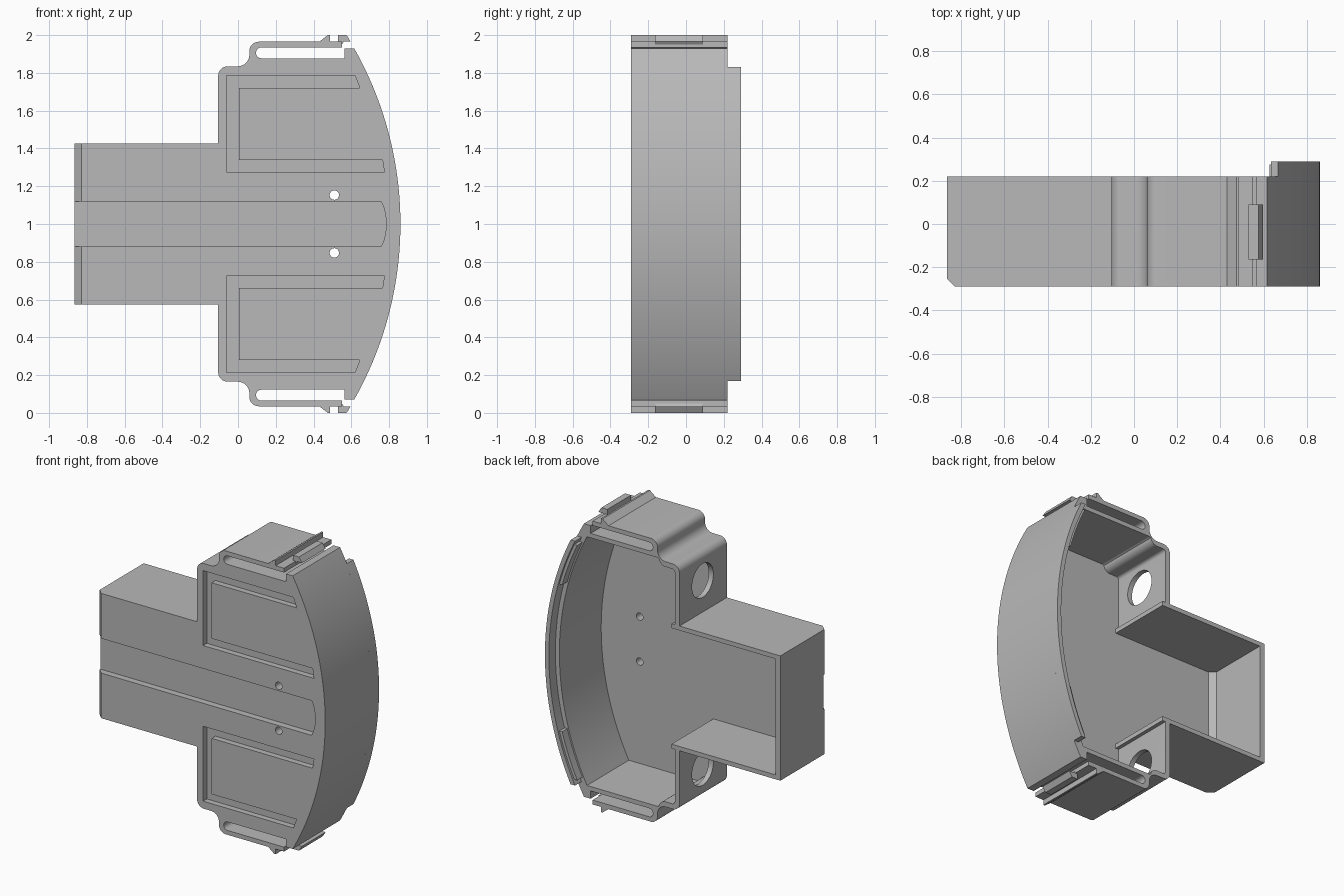
import bpy, bmesh, math

if "Cube" in bpy.data.objects:
    bpy.data.objects.remove(bpy.data.objects["Cube"])

MID = 1.0                 # the part mirrors about z = 1
ARC_X, ARC_R = -1.028, 1.888   # centre and radius of the bowed wall
FRONT, BACK, FLOOR = -0.29, 0.22, -0.23

grey = bpy.data.materials.new("plain_grey")
grey.diffuse_color = (0.48, 0.48, 0.48, 1)
grey.use_nodes = True
grey.node_tree.nodes["Principled BSDF"].inputs["Base Color"].default_value = grey.diffuse_color


def prism(name, pts, lo, hi, axis="y"):
    """Extrude a 2D outline along an axis (z heights are relative to MID)."""
    place = {"y": lambda u, v, t: (u, t, v + MID),
             "z": lambda u, v, t: (u, v, t + MID),
             "x": lambda u, v, t: (t, u, v + MID)}[axis]
    bm = bmesh.new()
    a = [bm.verts.new(place(u, v, lo)) for u, v in pts]
    b = [bm.verts.new(place(u, v, hi)) for u, v in pts]
    bm.faces.new(a)
    bm.faces.new(b[::-1])
    n = len(pts)
    for i in range(n):
        bm.faces.new((a[i], b[i], b[(i + 1) % n], a[(i + 1) % n]))
    bmesh.ops.recalc_face_normals(bm, faces=bm.faces[:])
    me = bpy.data.meshes.new(name)
    bm.to_mesh(me)
    bm.free()
    me.materials.append(grey)
    ob = bpy.data.objects.new(name, me)
    bpy.context.collection.objects.link(ob)
    return ob


def arc(cx, cy, r, a0, a1, n=8):
    return [(cx + r * math.cos(math.radians(a0 + (a1 - a0) * i / n)),
             cy + r * math.sin(math.radians(a0 + (a1 - a0) * i / n))) for i in range(n + 1)]


def bow(r, z0, z1, n=24):
    """Points on the big bowed wall between two heights."""
    a0, a1 = (math.degrees(math.asin(z / r)) for z in (z0, z1))
    return arc(ARC_X, 0, r, a0, a1, n)


def flip(pts, s):
    return [(u, v * s) for u, v in pts]


def mirrored(half):
    return half + flip(half, -1)[::-1]


def circle(cx, cy, r, n=32):
    return arc(cx, cy, r, 0, 360, n)[:-1]


# Main shell outline: rear box, rounded shoulders, latch arms, bowed front
outline = ([(-0.865, 0.425), (-0.105, 0.425)]
           + arc(-0.055, 0.785, 0.05, 180, 90)
           + arc(0.0, 0.895, 0.06, -90, 0)
           + arc(0.11, 0.915, 0.05, 180, 90)
           + [(0.43, 0.965), (0.475, 1.0), (0.487, 1.0), (0.487, 0.965),
              (0.55, 0.965), (0.55, 0.935)]
           + arc(0.124, 0.906, 0.029, 90, 270)
           + [(0.565, 0.877), (0.565, 0.93)]
           + bow(ARC_R, 0.93, 0.02))
shell = prism("shell", mirrored(outline), FRONT, BACK)

# Hollow, open at the back
hollow = ([(-0.83, 0.395), (-0.045, 0.395), (-0.045, 0.425), (-0.07, 0.425)]
          + arc(-0.05, 0.78, 0.02, 180, 90, 4)
          + arc(0.0, 0.85, 0.05, -90, -10, 6)
          + [(0.06, 0.847)]
          + bow(ARC_R - 0.06, 0.847, 0.02))
cutters = [prism("hollow_cutter", mirrored(hollow), FLOOR, 0.4)]

# Centre groove with a curved end
groove = [(-0.95, -0.118)] + arc(0.495, 0, 0.29, -24, 24, 10) + [(-0.95, 0.118)]
groove[1], groove[-2] = (0.757, -0.118), (0.757, 0.118)
cutters.append(prism("centre_groove_cutter", groove, -0.4, -0.245))

# Chamfer along the far end of the box
cutters.append(prism("chamfer_cutter", [(-0.885, -0.233), (-0.808, -0.31), (-0.885, -0.31)],
                     -0.6, 0.6, "z"))

# C-shaped grooves, screw holes and side holes
c_groove = [(0.62, 0.785), (-0.06, 0.785), (-0.06, 0.275), (0.775, 0.275),
            (0.765, 0.34), (0.005, 0.34), (0.005, 0.72), (0.645, 0.72)]
for s in (1, -1):
    cutters.append(prism("c_groove_cutter", flip(c_groove, s), -0.4, -0.25))
    cutters.append(prism("screw_hole_cutter", circle(0.51, 0.153 * s, 0.025, 20), -0.4, 0.0))
    cutters.append(prism("side_hole_cutter", circle(-0.03, 0.64 * s, 0.115), -0.2, -0.04, "x"))

for c in cutters:
    c.hide_render = True
    m = shell.modifiers.new(c.name, "BOOLEAN")
    m.operation, m.solver, m.object = "DIFFERENCE", "EXACT", c
bpy.context.view_layer.update()
deps = bpy.context.evaluated_depsgraph_get()
result = bpy.data.meshes.new_from_object(shell.evaluated_get(deps))
shell.modifiers.clear()
shell.data = result
for c in cutters:
    bpy.data.objects.remove(c)

# Sloped inner corner of the box
parts = [shell, prism("inner_corner", [(-0.84, -0.235), (-0.84, -0.195), (-0.83, -0.195),
                                       (-0.795, -0.23), (-0.795, -0.235)], -0.4, 0.4, "z")]

# Raised lip on the bowed wall
parts.append(prism("lip", bow(ARC_R, -0.832, 0.832, 48)
                   + bow(ARC_R - 0.03, -0.832, 0.832, 48)[::-1], BACK - 0.01, 0.29))

# Snap tabs inside the lip and latch hooks on the arms
hook = [(0.53, 0.95), (0.53, 1.0), (0.575, 1.0), (0.597, 0.965), (0.56, 0.965), (0.55, 0.95)]
for s, side in ((1, "upper"), (-1, "lower")):
    tab = bow(ARC_R - 0.029, 0.5, 0.8, 10) + bow(ARC_R - 0.05, 0.5, 0.8, 10)[::-1]
    parts.append(prism(side + "_snap_tab", flip(tab, s), BACK - 0.005, 0.275))
    parts.append(prism(side + "_latch_hook", flip(hook, s), -0.165, 0.09))

# Smooth the curves, keep hard edges
bpy.ops.object.select_all(action="DESELECT")
for ob in parts:
    ob.select_set(True)
bpy.context.view_layer.objects.active = shell
bpy.ops.object.shade_smooth_by_angle(angle=math.radians(25))
